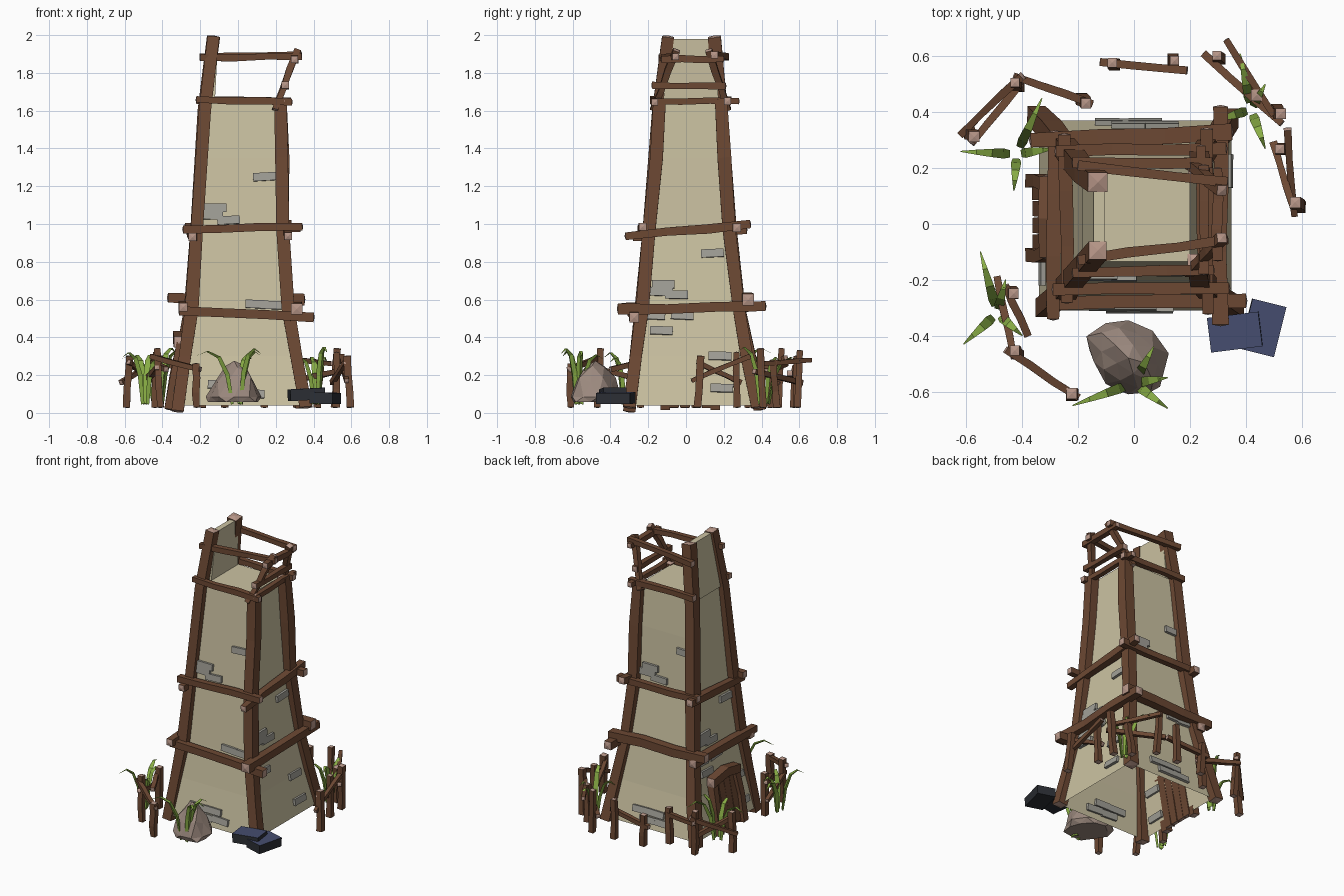
import bpy, bmesh, math, random
from mathutils import Vector, Matrix

rng = random.Random(4)


def material(name, rgb):
    m = bpy.data.materials.new(name)
    m.diffuse_color = (*rgb, 1)
    return m


PLASTER = material("plaster", (0.60, 0.54, 0.36))
WOOD = material("wood", (0.15, 0.065, 0.033))
CUT = material("cut_wood", (0.48, 0.31, 0.25))
BRICK = material("brick", (0.36, 0.35, 0.31))
LEAF = material("grass", (0.25, 0.42, 0.06))
STONE = material("rock", (0.33, 0.25, 0.21))
SLATE = material("slate_top", (0.06, 0.075, 0.16))
DARK = material("slate_side", (0.025, 0.028, 0.035))


def finish(name, bm, mats):
    bmesh.ops.recalc_face_normals(bm, faces=bm.faces)
    me = bpy.data.meshes.new(name)
    bm.to_mesh(me)
    bm.free()
    for m in mats:
        me.materials.append(m)
    ob = bpy.data.objects.new(name, me)
    bpy.context.collection.objects.link(ob)
    return ob


def loft(name, rings, mats, start=True, end=True, point=0.0):
    """Skin rings of points; ends are closed with slightly pointed fans."""
    bm = bmesh.new()
    vs = [[bm.verts.new(p) for p in r] for r in rings]
    n = len(rings[0])
    for a, b in zip(vs, vs[1:]):
        for i in range(n):
            j = (i + 1) % n
            bm.faces.new((a[i], a[j], b[j], b[i]))
    for use, ring, nxt in ((start, vs[0], vs[1]), (end, vs[-1], vs[-2])):
        if use:
            c = sum((v.co for v in ring), Vector()) / n
            d = c - sum((v.co for v in nxt), Vector()) / n
            tip = bm.verts.new(c + d.normalized() * point)
            for i in range(n):
                f = bm.faces.new((ring[i], ring[(i + 1) % n], tip))
                f.material_index = len(mats) - 1
    return finish(name, bm, mats)


def beam(name, pts, w, h=None, jit=0.12, mids=2):
    """Rough hewn timber along a path, with pale cut ends."""
    h = h or w
    pts = [Vector(p) for p in pts]
    if len(pts) == 2:
        a, b = pts
        pts = [a.lerp(b, i / (mids + 1)) for i in range(mids + 2)]
    t = (pts[-1] - pts[0]).normalized()
    ref = Vector((0, 1, 0)) if abs(t.z) > 0.75 else Vector((0, 0, 1))
    s = t.cross(ref).normalized()
    u = s.cross(t)
    rings = []
    for k, p in enumerate(pts):
        if 0 < k < len(pts) - 1:
            p = p + (s * rng.uniform(-1, 1) + u * rng.uniform(-1, 1)) * w * jit
        g = 1 + rng.uniform(-jit, jit)
        rings.append([p + (s * w * x + u * h * y) * g / 2
                      for x, y in ((-1, -1), (1, -1), (1, 1), (-1, 1))])
    return loft(name, rings, [WOOD, CUT], point=w * 0.12)


# Tower body: z, x0, x1, y0, y1
LEVELS = [(0.04, -0.34, 0.35, -0.31, 0.37), (0.30, -0.285, 0.305, -0.265, 0.315),
          (0.55, -0.25, 0.265, -0.23, 0.275), (0.98, -0.205, 0.22, -0.19, 0.215),
          (1.35, -0.185, 0.21, -0.16, 0.20), (1.65, -0.17, 0.20, -0.135, 0.18)]


def rect(z, x0, x1, y0, y1):
    return [Vector(p) for p in ((x0, y0, z), (x1, y0, z), (x1, y1, z), (x0, y1, z))]


def extent(z, k):
    """Body side k (1..4) at height z, and its slope."""
    for a, b in zip(LEVELS, LEVELS[1:]):
        if z <= b[0]:
            m = (b[k] - a[k]) / (b[0] - a[0])
            return a[k] + m * (z - a[0]), m


loft("tower_body", [rect(*l) for l in LEVELS], [PLASTER], start=False)
loft("lookout_wall", [rect(1.60, -0.185, -0.125, -0.125, 0.175),
                      rect(1.98, -0.145, -0.105, -0.09, 0.155)], [PLASTER])

# Corner posts; the two on the left rise above the platform
CORNERS = {
    "front_left": [(-0.32, -0.30, 0.01), (-0.285, -0.265, 0.3), (-0.25, -0.235, 0.55),
                   (-0.215, -0.20, 0.97), (-0.175, -0.145, 1.6), (-0.13, -0.095, 1.99)],
    "back_left": [(-0.35, 0.39, 0.02), (-0.29, 0.33, 0.3), (-0.25, 0.285, 0.55),
                  (-0.215, 0.23, 0.97), (-0.175, 0.19, 1.6), (-0.13, 0.15, 1.99)],
    "front_right": [(0.36, -0.30, 0.03), (0.305, -0.265, 0.3), (0.27, -0.235, 0.55),
                    (0.235, -0.20, 0.97), (0.235, -0.16, 1.35), (0.225, -0.14, 1.66)],
    "back_right": [(0.34, 0.38, 0.03), (0.305, 0.325, 0.3), (0.27, 0.285, 0.55),
                   (0.235, 0.23, 0.97), (0.235, 0.205, 1.35), (0.225, 0.185, 1.66)]}
for n, p in CORNERS.items():
    beam(n + "_post", p, 0.068, jit=0.08)

# Horizontal ring beams
for n, a, b, w in [
        ("lower_front", (-0.31, -0.285, 0.54), (0.40, -0.275, 0.505), 0.05),
        ("lower_right", (0.31, -0.36, 0.55), (0.31, 0.42, 0.565), 0.055),
        ("lower_back", (-0.37, 0.30, 0.61), (0.35, 0.33, 0.60), 0.055),
        ("lower_left", (-0.29, -0.34, 0.56), (-0.28, 0.33, 0.56), 0.05),
        ("middle_front", (-0.29, -0.235, 0.97), (0.34, -0.23, 0.985), 0.045),
        ("middle_right", (0.265, -0.32, 0.935), (0.26, 0.34, 1.0), 0.045),
        ("middle_back", (-0.28, 0.26, 0.985), (0.33, 0.27, 0.98), 0.045),
        ("middle_left", (-0.24, -0.28, 0.93), (-0.25, 0.32, 0.97), 0.045),
        ("upper_front", (-0.22, -0.175, 1.66), (0.285, -0.165, 1.645), 0.036),
        ("upper_right", (0.245, -0.18, 1.65), (0.24, 0.28, 1.65), 0.036),
        ("upper_back", (-0.22, 0.22, 1.655), (0.28, 0.22, 1.65), 0.036)]:
    beam(n + "_beam", [a, b], w)

# Platform railing
for n, a, b in [
        ("front_top_rail", (-0.20, -0.13, 1.88), (0.335, -0.055, 1.885)),
        ("back_top_rail", (-0.20, 0.21, 1.885), (0.335, 0.15, 1.895)),
        ("right_top_rail", (0.30, -0.13, 1.87), (0.30, 0.20, 1.875)),
        ("right_middle_rail", (0.25, -0.18, 1.735), (0.25, 0.21, 1.73)),
        ("front_leaning_stake", (0.195, -0.175, 1.605), (0.315, -0.05, 1.92)),
        ("back_leaning_stake", (0.195, 0.22, 1.605), (0.315, 0.12, 1.92))]:
    beam(n, [a, b], 0.034)

# Door on the left side
for y in (-0.11, 0.155):
    beam("door_jamb", [(-0.365, y, 0.02), (-0.335, y, 0.2), (-0.30, y * 0.9, 0.37)], 0.05)
beam("door_lintel", [(-0.31, -0.12, 0.375), (-0.315, 0.02, 0.41), (-0.31, 0.17, 0.375)], 0.055)
for i in range(4):
    y = -0.065 + i * 0.06
    beam("door_plank", [(-0.35, y, 0.03), (-0.285, y, 0.38)], 0.03, 0.056, jit=0.05)

# Exposed bricks: (position along side, height); opposite sides repeat
FRONT = [(0.14, 1.25), (-0.12, 1.085), (-0.14, 1.045), (-0.05, 1.02), (0.10, 0.575),
         (0.18, 0.57), (-0.1, 0.15), (0.02, 0.15), (-0.04, 0.10), (0.08, 0.10)]
RIGHT = [(0.14, 0.845), (-0.12, 0.68), (-0.13, 0.64), (-0.05, 0.625), (-0.02, 0.515),
         (-0.17, 0.515), (-0.13, 0.435), (0.18, 0.30), (0.19, 0.13)]


def brick(k, u, z):
    c, m = extent(z, k)
    along_y = k < 3
    pos = (c, u, z) if along_y else (u, c, z)
    size = (0.035, 0.12, 0.043) if along_y else (0.12, 0.035, 0.043)
    tilt = Matrix.Rotation(math.atan(m), 4, 'Y') if along_y else Matrix.Rotation(-math.atan(m), 4, 'X')
    spin = Matrix.Rotation(rng.uniform(-0.06, 0.06), 4, 'X' if along_y else 'Y')
    bm = bmesh.new()
    bmesh.ops.create_cube(bm, size=1, matrix=Matrix.Translation(pos) @ tilt @ spin @ Matrix.Diagonal((*size, 1)))
    finish("brick", bm, [BRICK])


for u, z in FRONT:
    brick(3, u, z)
    brick(4, -u, z)
for u, z in RIGHT:
    brick(2, u, z)
    brick(1, 0.03 - u, z)

# Broken fence: stakes (x, y, top) and rails
for x, y, top in [(-0.41, 0.49, 0.34), (-0.19, 0.45, 0.27), (-0.59, 0.33, 0.30), (-0.07, 0.57, 0.25),
                  (0.14, 0.59, 0.30), (0.31, 0.59, 0.33), (0.42, 0.48, 0.28), (0.51, 0.41, 0.34),
                  (0.52, 0.27, 0.32), (0.595, 0.06, 0.30), (-0.44, -0.24, 0.32),
                  (-0.41, -0.47, 0.34), (-0.22, -0.61, 0.26)]:
    lean = rng.uniform(-0.02, 0.02)
    beam("fence_stake", [(x, y, 0.03), (x + lean, y - lean, top)], 0.036)
for a, b in [((-0.43, 0.53, 0.26), (-0.15, 0.43, 0.22)), ((-0.40, 0.53, 0.29), (-0.62, 0.32, 0.16)),
             ((-0.41, 0.50, 0.15), (-0.58, 0.29, 0.27)), ((-0.12, 0.58, 0.17), (0.19, 0.55, 0.21)),
             ((0.25, 0.61, 0.16), (0.53, 0.36, 0.22)), ((0.33, 0.66, 0.28), (0.50, 0.39, 0.26)),
             ((0.55, 0.34, 0.30), (0.575, 0.03, 0.17)), ((0.50, 0.29, 0.16), (0.57, 0.06, 0.27)),
             ((-0.49, -0.19, 0.16), (-0.43, -0.48, 0.24)), ((-0.46, -0.22, 0.27), (-0.38, -0.40, 0.23)),
             ((-0.46, -0.45, 0.30), (-0.20, -0.62, 0.23))]:
    beam("fence_rail", [a, b], 0.026)


# Grass blades: curved three-sided spikes
def blade(base, tip, height):
    b = Vector((*base, 0.05))
    d = Vector((*tip, 0.05)) - b
    side = Vector((-d.y, d.x, 0)).normalized()
    out = d.normalized()
    rings = []
    for s, w in ((0, 0.013), (0.3, 0.018), (0.55, 0.015), (0.8, 0.009), (1, 0.002)):
        c = b + d * s ** 1.7 + Vector((0, 0, height * math.sin(2.0 * s)))
        rings.append([c + side * w, c - side * w, c + out * w * 0.9 - Vector((0, 0, w * 0.5))])
    loft("grass_blade", rings, [LEAF])


for (cx, cy), tips in [
        ((0.00, -0.57), [(-0.22, -0.65), (0.12, -0.66), (0.07, -0.44), (0.12, -0.55)]),
        ((-0.49, -0.32), [(-0.55, -0.10), (-0.61, -0.43), (-0.40, -0.40), (-0.46, -0.20)]),
        ((-0.42, 0.25), [(-0.62, 0.26), (-0.33, 0.45), (-0.43, 0.12), (-0.29, 0.27)]),
        ((0.42, 0.41), [(0.38, 0.61), (0.47, 0.27), (0.29, 0.37), (0.47, 0.50)])]:
    for tx, ty in tips:
        base = (cx + (tx - cx) * 0.12, cy + (ty - cy) * 0.12)
        blade(base, (tx, ty), rng.uniform(0.24, 0.30))

# Boulder in front
bm = bmesh.new()
bmesh.ops.create_icosphere(bm, subdivisions=2, radius=1)
for v in bm.verts:
    p = v.co * rng.uniform(0.86, 1.06)
    z = max(p.z, -0.15)
    k = 1 - 0.35 * max(z, 0)
    v.co = (-0.02 + p.x * 0.15 * k, -0.48 + p.y * 0.145 * k - p.x * 0.03, 0.085 + z * 0.185)
finish("boulder", bm, [STONE])

# Two stacked slabs
for name, pos, size, turn, tilt in [
        ("upper_slab", (0.362, -0.387, 0.098), (0.185, 0.125, 0.062), 7, -3),
        ("lower_slab", (0.462, -0.372, 0.078), (0.125, 0.185, 0.06), -14, 2)]:
    bm = bmesh.new()
    bmesh.ops.create_cube(bm, size=1, matrix=Matrix.Translation(pos)
                          @ Matrix.Rotation(math.radians(turn), 4, 'Z')
                          @ Matrix.Rotation(math.radians(tilt), 4, 'Y') @ Matrix.Diagonal((*size, 1)))
    bm.normal_update()
    for f in bm.faces:
        f.material_index = 0 if f.normal.z > 0.9 else 1
    finish(name, bm, [SLATE, DARK])
